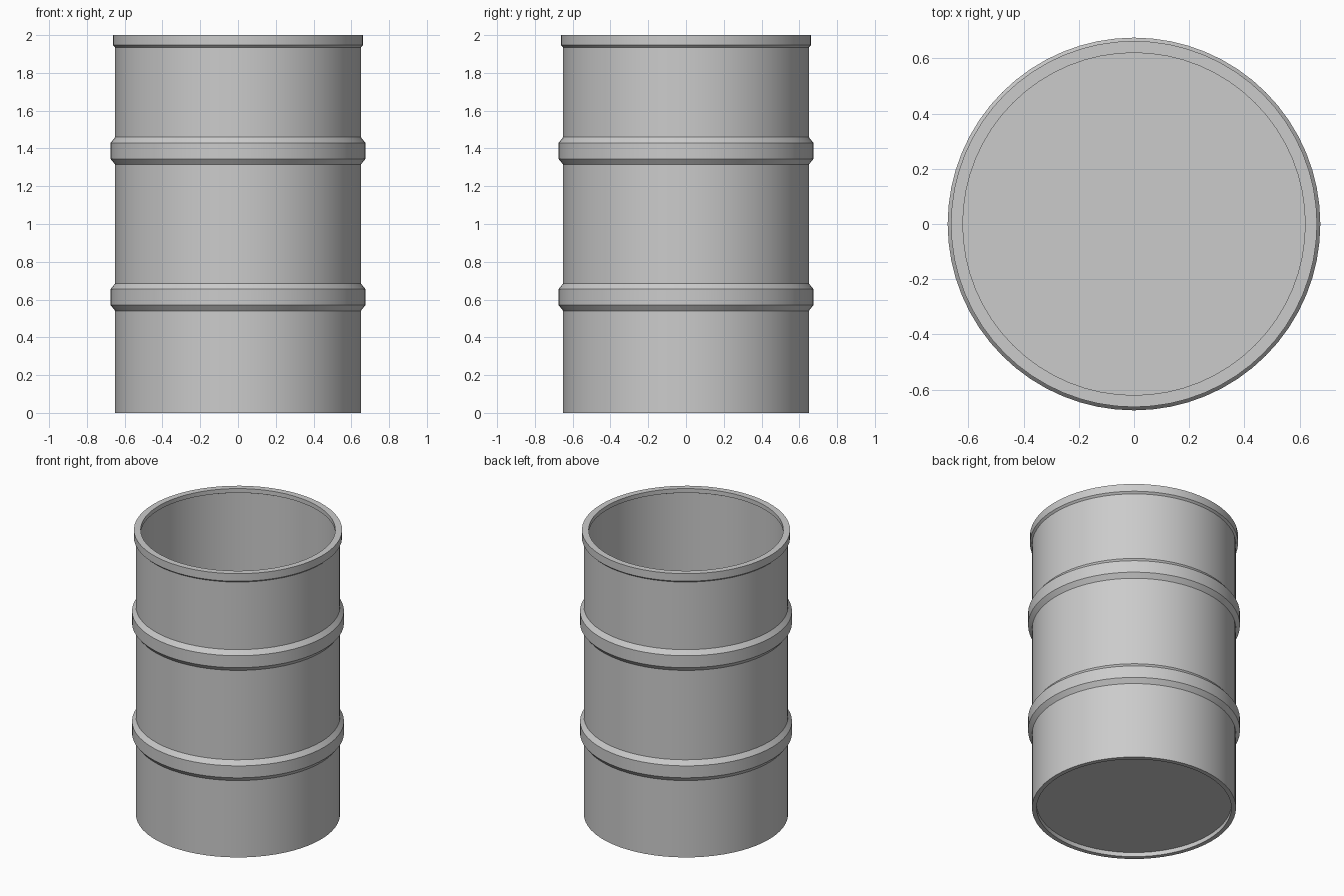
import bpy, bmesh, math

if "Cube" in bpy.data.objects:
    bpy.data.objects.remove(bpy.data.objects["Cube"])

SIDES = 64


def lathe(name, profile):
    """Revolve (radius, z) points around z; the profile is capped at both ends on the axis."""
    bm = bmesh.new()
    rings = []
    for r, z in profile:
        if r == 0:
            rings.append([bm.verts.new((0, 0, z))])
        else:
            rings.append([bm.verts.new((r * math.cos(2 * math.pi * i / SIDES),
                                        r * math.sin(2 * math.pi * i / SIDES), z))
                          for i in range(SIDES)])
    for a, b in zip(rings, rings[1:]):
        for i in range(SIDES):
            j = (i + 1) % SIDES
            if len(a) == 1:
                bm.faces.new((a[0], b[j], b[i]))
            elif len(b) == 1:
                bm.faces.new((a[i], a[j], b[0]))
            else:
                bm.faces.new((a[i], a[j], b[j], b[i]))
    bmesh.ops.recalc_face_normals(bm, faces=bm.faces)
    mesh = bpy.data.meshes.new(name)
    bm.to_mesh(mesh)
    bm.free()
    obj = bpy.data.objects.new(name, mesh)
    bpy.context.collection.objects.link(obj)
    bpy.ops.object.select_all(action='DESELECT')
    obj.select_set(True)
    bpy.context.view_layer.objects.active = obj
    bpy.ops.object.shade_smooth_by_angle(angle=math.radians(20))
    return obj


def hoop(z):
    """Raised rolling hoop centred at height z."""
    return [(0.65, z - 0.073), (0.675, z - 0.042), (0.675, z + 0.042), (0.65, z + 0.073)]


# Barrel shell: recessed base, hooped wall, rolled top rim, open interior
base = [(0, 0.03), (0.62, 0.03), (0.62, 0), (0.65, 0)]
rim = [(0.65, 1.935), (0.663, 1.947), (0.663, 2.0), (0.62, 2.0), (0.62, 1.97)]
inside = [(0.63, 1.965), (0.63, 0.04), (0, 0.04)]
lathe("barrel", base + hoop(0.613) + hoop(1.387) + rim + inside)
